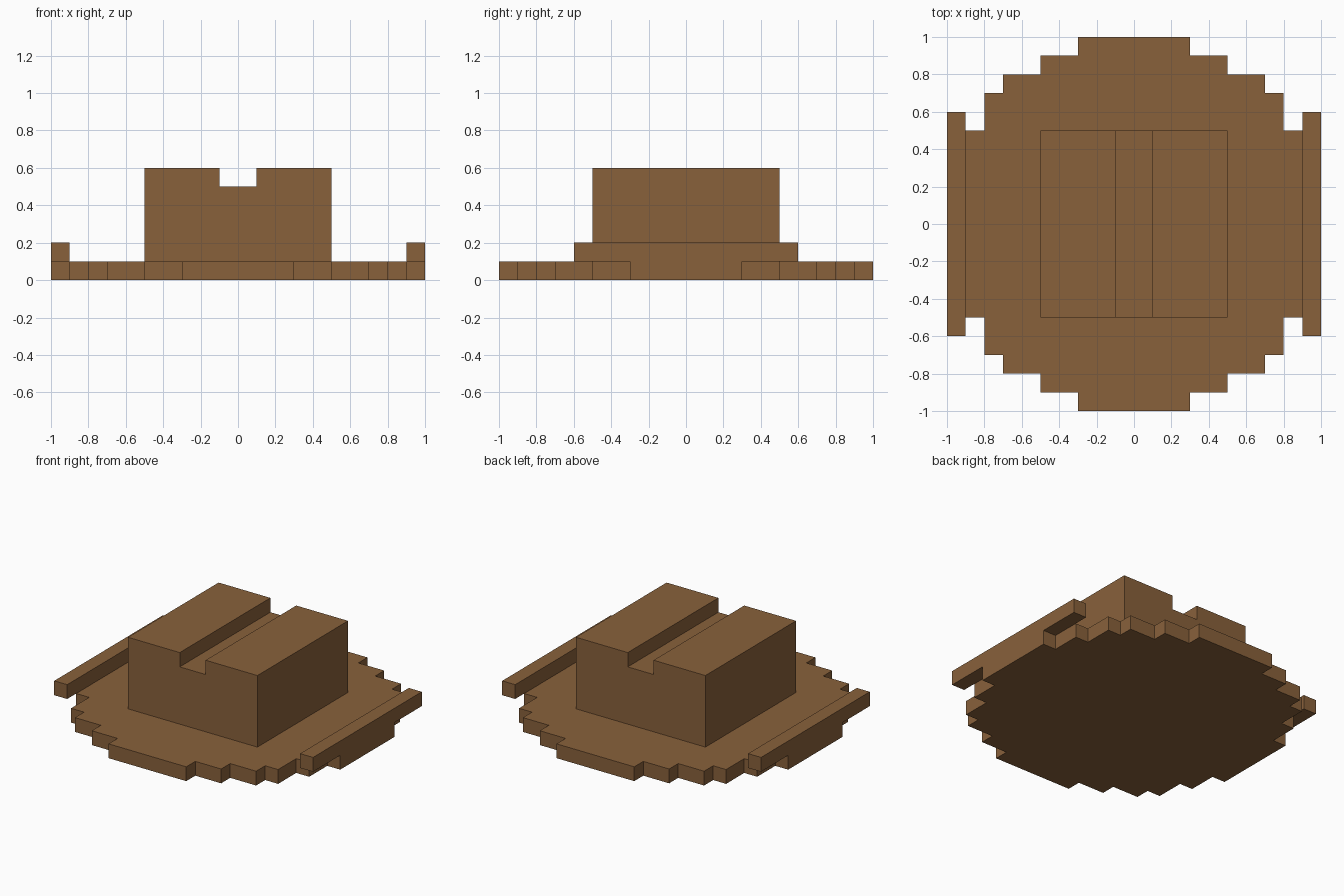
import bpy
import bmesh
from mathutils import Vector

cube = bpy.data.objects.get("Cube")
if cube:
    bpy.data.objects.remove(cube, do_unlink=True)

# Single brown material
BROWN = (0.25, 0.12, 0.044, 1.0)
brown = bpy.data.materials.new("brown")
brown.use_nodes = True
brown.diffuse_color = BROWN
bsdf = brown.node_tree.nodes["Principled BSDF"]
bsdf.inputs["Base Color"].default_value = BROWN
bsdf.inputs["Roughness"].default_value = 0.9


def extrude_profile(name, points, direction):
    """Extrude a closed planar outline into a solid."""
    bm = bmesh.new()
    face = bm.faces.new([bm.verts.new(p) for p in points])
    result = bmesh.ops.extrude_face_region(bm, geom=[face], use_keep_orig=True)
    moved = [g for g in result["geom"] if isinstance(g, bmesh.types.BMVert)]
    bmesh.ops.translate(bm, verts=moved, vec=Vector(direction))
    bmesh.ops.recalc_face_normals(bm, faces=bm.faces)
    mesh = bpy.data.meshes.new(name)
    bm.to_mesh(mesh)
    bm.free()
    mesh.materials.append(brown)
    obj = bpy.data.objects.new(name, mesh)
    bpy.context.collection.objects.link(obj)
    return obj


# Stepped round base: (half width, half depth) of each step
steps = [(0.3, 1.0), (0.5, 0.9), (0.7, 0.8), (0.8, 0.7), (0.9, 0.5), (1.0, 0.3)]
quarter = []
for i, (x, y) in enumerate(steps):
    quarter.append((x, y))
    if i + 1 < len(steps):
        quarter.append((x, steps[i + 1][1]))
half = quarter + [(x, -y) for x, y in reversed(quarter)]
outline = half + [(-x, -y) for x, y in half]
extrude_profile("stepped_base", [(x, y, 0) for x, y in outline], (0, 0, 0.1))

# Central block with a groove running front to back
right_side = [(0.5, 0.1), (0.5, 0.6), (0.1, 0.6), (0.1, 0.5)]
section = right_side + [(-x, z) for x, z in reversed(right_side)]
extrude_profile("grooved_block", [(x, -0.5, z) for x, z in section], (0, 1, 0))

# Side rails overhanging the base
for name, side in (("left_rail", 1), ("right_rail", -1)):
    corners = [(0.9, 0.1), (1.0, 0.1), (1.0, 0.2), (0.9, 0.2)]
    extrude_profile(name, [(side * x, -0.6, z) for x, z in corners], (0, 1.2, 0))
